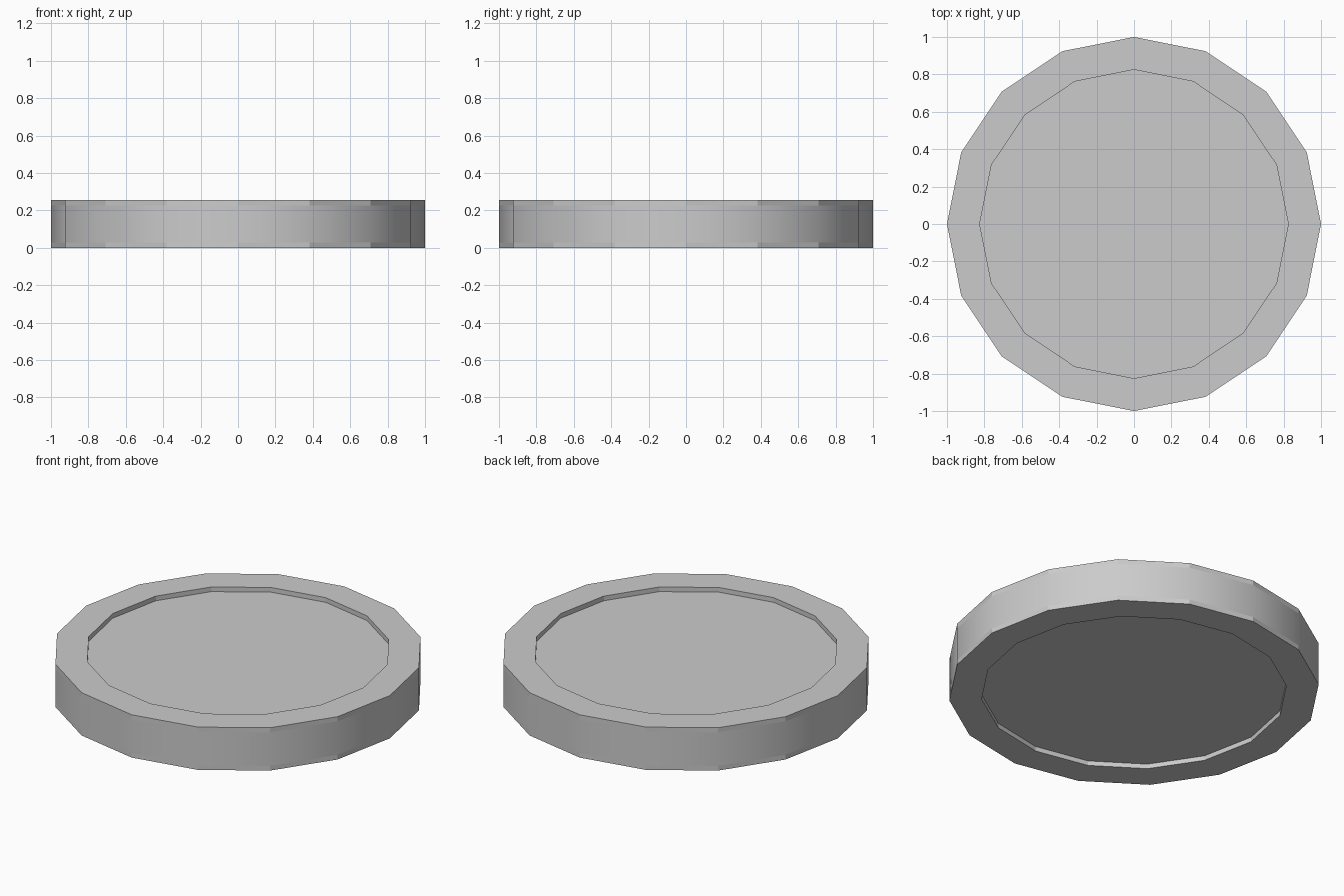
import bpy, bmesh, math

if "Cube" in bpy.data.objects:
    bpy.data.objects.remove(bpy.data.objects["Cube"])

SIDES = 16
OUTER, INNER = 1.0, 0.825
HEIGHT, DEPTH = 0.255, 0.028

# Cross-section from the bottom recess, round the rim, to the top recess
profile = [(INNER, DEPTH), (INNER, 0), (OUTER, 0), (OUTER, DEPTH),
           (OUTER, HEIGHT - DEPTH), (OUTER, HEIGHT),
           (INNER, HEIGHT), (INNER, HEIGHT - DEPTH)]
MIDDLE_BAND = 3

bm = bmesh.new()


def ring(radius, z):
    angles = [2 * math.pi * i / SIDES for i in range(SIDES)]
    return [bm.verts.new((radius * math.cos(a), radius * math.sin(a), z)) for a in angles]


rings = [ring(r, z) for r, z in profile]

# Rim and recess walls; only the middle band of the side is smooth
for k in range(len(rings) - 1):
    low, high = rings[k], rings[k + 1]
    for i in range(SIDES):
        j = (i + 1) % SIDES
        face = bm.faces.new((low[i], low[j], high[j], high[i]))
        face.smooth = (k == MIDDLE_BAND)

# Recessed floors
bm.faces.new(list(reversed(rings[0])))
bm.faces.new(rings[-1])
bmesh.ops.recalc_face_normals(bm, faces=bm.faces)

mesh = bpy.data.meshes.new("recessed_disc")
bm.to_mesh(mesh)
bm.free()
disc = bpy.data.objects.new("recessed_disc", mesh)
bpy.context.collection.objects.link(disc)
